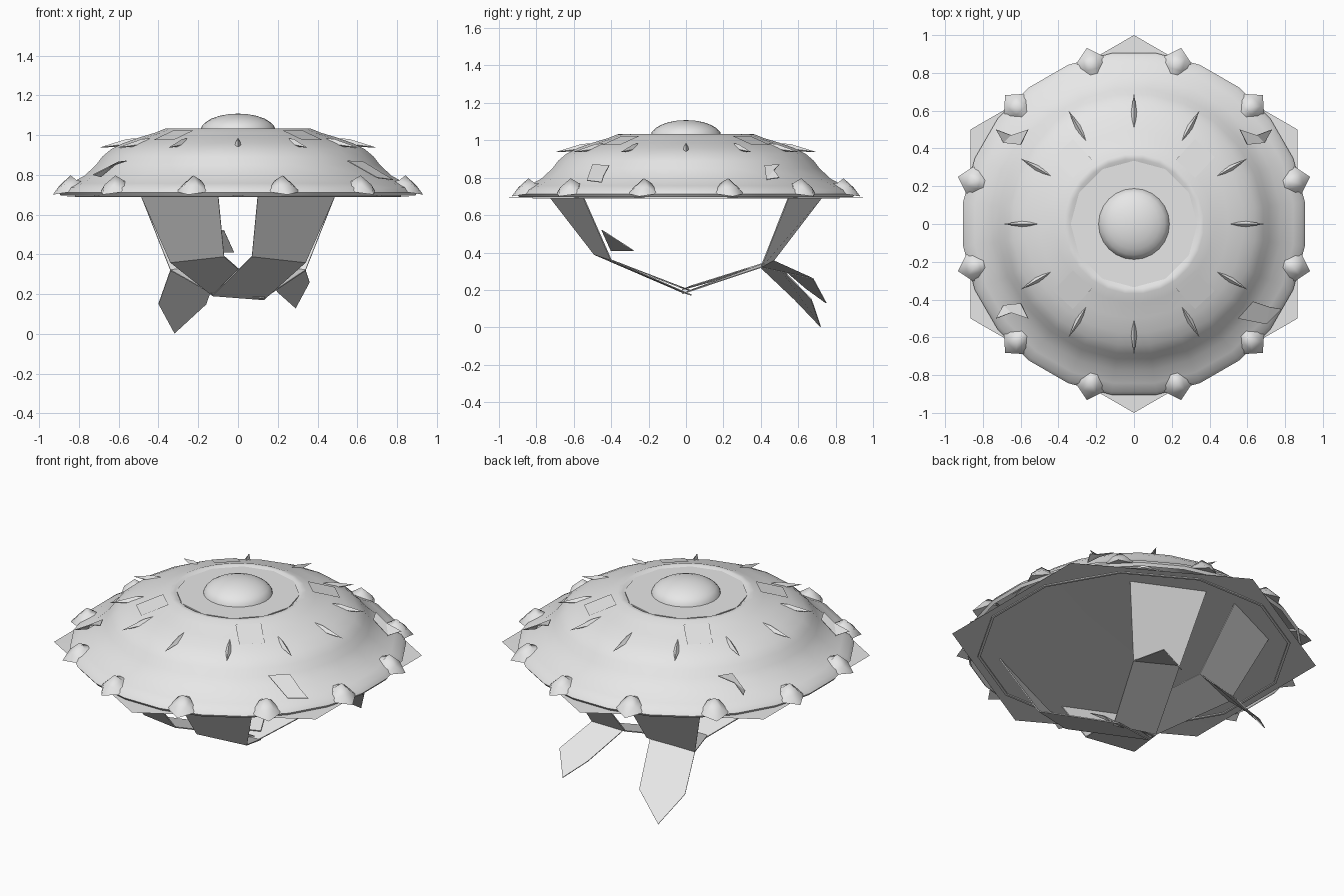
import bpy, bmesh, math
from mathutils import Vector

if "Cube" in bpy.data.objects:
    bpy.data.objects.remove(bpy.data.objects["Cube"])

grey = bpy.data.materials.new("light_grey")
grey.diffuse_color = (0.8, 0.8, 0.8, 1)
grey.use_nodes = True
grey.node_tree.nodes["Principled BSDF"].inputs["Base Color"].default_value = grey.diffuse_color


def make(name, verts, faces, smooth=None, thick=0.0):
    me = bpy.data.meshes.new(name)
    me.from_pydata([tuple(v) for v in verts], [], faces)
    me.materials.append(grey)
    ob = bpy.data.objects.new(name, me)
    bpy.context.collection.objects.link(ob)
    bm = bmesh.new()
    bm.from_mesh(me)
    bmesh.ops.remove_doubles(bm, verts=bm.verts, dist=1e-5)
    bmesh.ops.recalc_face_normals(bm, faces=bm.faces)
    bm.to_mesh(me)
    bm.free()
    if thick:
        mod = ob.modifiers.new("thickness", 'SOLIDIFY')
        mod.thickness = thick
        mod.offset = 0
    if smooth:
        bpy.ops.object.select_all(action='DESELECT')
        ob.select_set(True)
        bpy.context.view_layer.objects.active = ob
        bpy.ops.object.shade_smooth_by_angle(angle=math.radians(smooth))
    return ob


def lathe(name, profile, sides, offset=0.0, smooth=40):
    verts, faces, n = [], [], len(profile)
    for i in range(sides):
        a = math.radians(offset) + math.tau * i / sides
        verts += [(r * math.cos(a), r * math.sin(a), z) for r, z in profile]
    for i in range(sides):
        j = (i + 1) % sides
        for k in range(n - 1):
            p, q = profile[k][0], profile[k + 1][0]
            f = [i * n + k, j * n + k, j * n + k + 1, i * n + k + 1]
            if p == 0:
                f.pop(1)
            elif q == 0:
                f.pop(2)
            faces.append(f)
    return make(name, verts, faces, smooth)


def polar(r, t, z, ang):
    # radial, tangential, height -> world
    c, s = math.cos(ang), math.sin(ang)
    return Vector((r * c - t * s, r * s + t * c, z))


# dome shell, from the crown lip down to the rim
lathe("dome_shell", [(0, 1.015), (0.325, 1.02), (0.345, 1.034), (0.37, 1.032), (0.42, 1.012),
                     (0.50, 0.988), (0.58, 0.96), (0.645, 0.928), (0.69, 0.89),
                     (0.72, 0.85), (0.78, 0.795), (0.85, 0.757), (0.895, 0.735),
                     (0.912, 0.712), (0.90, 0.697)], 24, 7.5, 62)

# crown disc and knob
lathe("crown_disc", [(0, 1.028), (0.335, 1.028), (0.335, 1.015), (0, 1.015)], 12, 0, 30)
knob = [(0.19 * math.cos(a), 1.02 + 0.088 * math.sin(a))
        for a in [math.radians(15 * k) for k in range(6)]]
lathe("crown_knob", knob + [(0, 1.108)], 24, 0, 60)

# six-cornered base plate, with the thin rim lip just showing underneath
lathe("base_plate", [(0, 0.702), (0.5, 0.70), (1.0, 0.692)], 6, 30, 60)
lathe("rim_lip", [(0.85, 0.70), (0.85, 0.688), (0.835, 0.688), (0.835, 0.70)], 12, 15, 30)

# rim studs: rounded bases pulled up to a peak and out to a point
vs, fs = [], []
stud = [(0.965, 0, 0.70), (0.89, 0.085, 0.715), (0.79, 0, 0.765),
        (0.89, -0.085, 0.715), (0.872, 0, 0.797),
        (0.918, 0.035, 0.748), (0.848, 0.035, 0.772),
        (0.848, -0.035, 0.772), (0.918, -0.035, 0.748)]
for i in range(12):
    o = len(vs)
    vs += [polar(*p, math.radians(15 + 30 * i)) for p in stud]
    for k in range(4):
        n, m = (k + 1) % 4, 5 + k
        fs += [(o + k, o + n, o + m), (o + n, o + 5 + n, o + m),
               (o + m, o + 5 + n, o + 4)]
    fs.append((o + 3, o + 2, o + 1, o))
make("rim_studs", vs, fs, 80)

# needles lying on the dome and pointing outward
vs, fs = [], []
needle = [(0.49, 0, 0.985), (0.56, 0.02, 0.955), (0.56, 0, 0.980),
          (0.56, -0.02, 0.955), (0.695, 0, 0.938), (0.56, 0, 0.94)]
for i in range(12):
    o = len(vs)
    vs += [polar(*p, math.radians(30 * i)) for p in needle]
    for a, b in ((1, 2), (2, 3), (3, 5), (5, 1)):
        fs += [(o, o + a, o + b), (o + 4, o + b, o + a)]
make("dome_needles", vs, fs, 50)

# thin diamond patches on the dome, one per quarter
vs, fs = [], []
for k in range(4):
    o = len(vs)
    ang = math.radians((47, 133, 227, 313)[k])
    for r, z in ((0.40, 1.024), (0.48, 0.998), (0.55, 0.975)):
        vs += [polar(r, -0.07, z, ang), polar(r, 0.07, z, ang)]
    fs += [(o, o + 1, o + 3, o + 2), (o + 2, o + 3, o + 5, o + 4)]
make("dome_patches", vs, fs, smooth=40)

# small bent scraps above the rim
vs, fs = [], []
for sx in (-1, 1):
    for sy in (-1, 1):
        if sx > 0 > sy:
            continue
        o = len(vs)
        vs += [Vector((sx * x, sy * y, z)) for x, y, z in
               ((0.73, 0.50, 0.80), (0.65, 0.47, 0.84), (0.56, 0.50, 0.87),
                (0.60, 0.42, 0.865), (0.69, 0.43, 0.79))]
        fs += [(o, o + 1, o + 4), (o + 1, o + 2, o + 3, o + 4)]
o = len(vs)
vs += [Vector(p) for p in ((0.55, -0.50, 0.87), (0.63, -0.41, 0.865), (0.72, -0.44, 0.81),
                           (0.78, -0.45, 0.775), (0.70, -0.53, 0.785))]
fs += [(o, o + 1, o + 2, o + 4), (o + 2, o + 3, o + 4)]
make("dome_scraps", vs, fs, thick=0.004)


# four chin straps, each a ribbon with a knee, crossing at the chin
def strap(name, pts, side, lift):
    v = [Vector((side * x, y, z + (lift if z < 0.25 else 0))) for x, y, z in pts]
    make(name, v, [(i, i + 1, i + 3, i + 2) for i in range(0, len(v) - 2, 2)], thick=0.006)


front = [(0.10, -0.73, 0.70), (0.49, -0.55, 0.70), (0.07, -0.49, 0.39),
         (0.34, -0.40, 0.36), (-0.13, -0.03, 0.192), (0.13, 0.03, 0.172)]
back = [(0.10, 0.73, 0.70), (0.49, 0.55, 0.70), (0.07, 0.47, 0.36),
        (0.34, 0.40, 0.32), (-0.13, 0.03, 0.20), (0.13, -0.02, 0.18)]
for side, label, lift in ((1, "right", 0.0), (-1, "left", 0.022)):
    strap("front_strap_" + label, front, side, lift)
    strap("back_strap_" + label, back, side, lift)

# loose pointed strap ends hanging from the back knees, and a small tab
make("strap_end_left", [(-0.34, 0.40, 0.32), (-0.09, 0.47, 0.355), (-0.16, 0.67, 0.15),
                        (-0.32, 0.72, 0.003), (-0.40, 0.58, 0.15)], [(0, 1, 2, 3, 4)], thick=0.005)
make("strap_end_right", [(0.34, 0.40, 0.32), (0.09, 0.47, 0.355), (0.20, 0.64, 0.21),
                         (0.29, 0.75, 0.13), (0.36, 0.68, 0.26)], [(0, 1, 2, 3, 4)], thick=0.005)
make("strap_tab", [(-0.40, -0.45, 0.52), (-0.32, -0.40, 0.41), (-0.02, -0.28, 0.41),
                   (-0.07, -0.45, 0.52)], [(0, 1, 2, 3)], thick=0.005)
